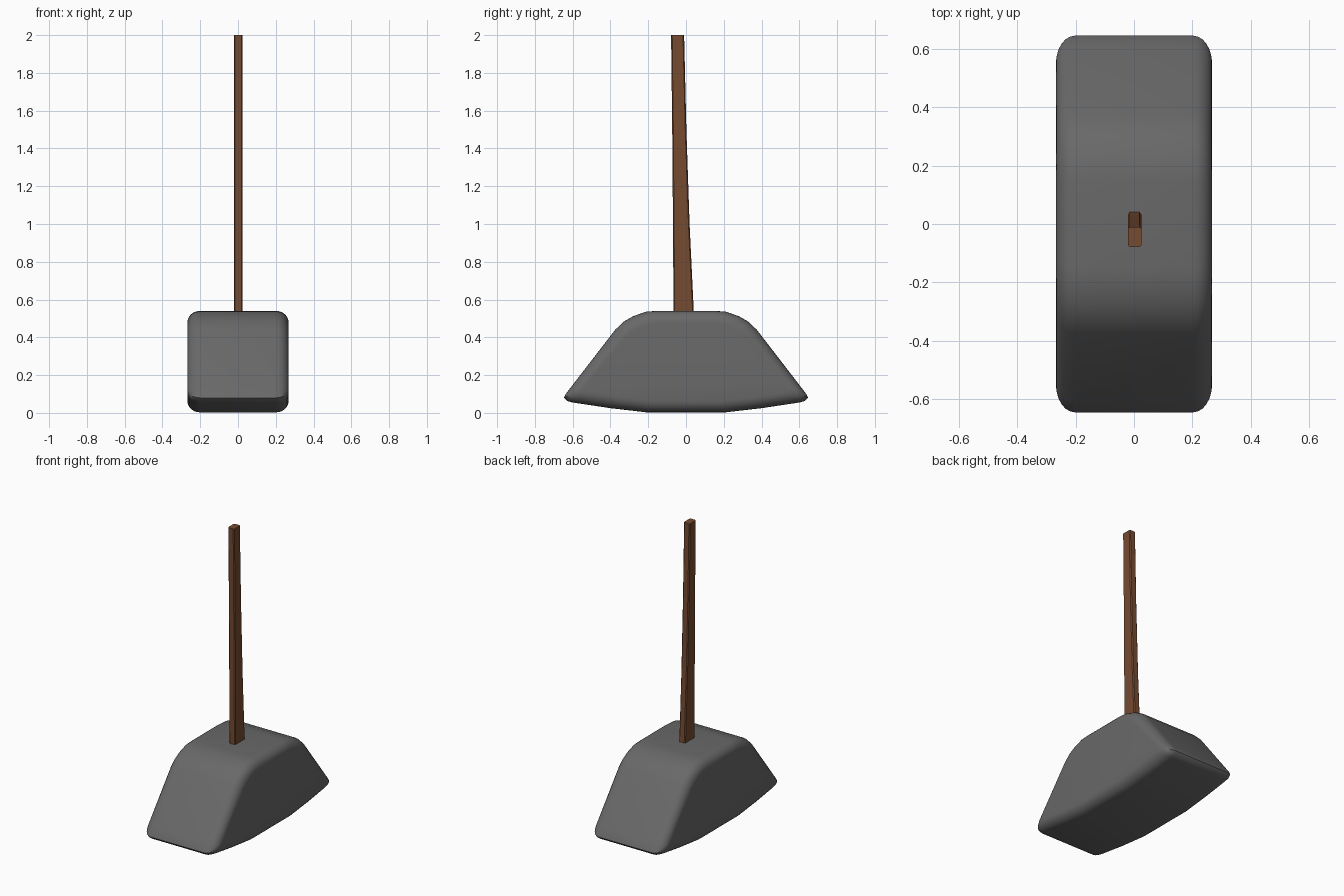
import bpy, bmesh, math

if "Cube" in bpy.data.objects:
    bpy.data.objects.remove(bpy.data.objects["Cube"])


def material(name, rgb):
    m = bpy.data.materials.new(name)
    m.diffuse_color = (*rgb, 1)
    m.use_nodes = True
    m.node_tree.nodes["Principled BSDF"].inputs["Base Color"].default_value = m.diffuse_color
    return m


def loft(name, rings, mat, angle):
    """Skin a list of equal-length vertex rings and cap both ends."""
    bm = bmesh.new()
    vs = [[bm.verts.new(p) for p in r] for r in rings]
    n = len(vs[0])
    for a, b in zip(vs, vs[1:]):
        for i in range(n):
            j = (i + 1) % n
            bm.faces.new((a[i], a[j], b[j], b[i]))
    bm.faces.new(vs[0][::-1])
    bm.faces.new(vs[-1])
    bmesh.ops.recalc_face_normals(bm, faces=bm.faces)
    me = bpy.data.meshes.new(name)
    bm.to_mesh(me)
    bm.free()
    me.materials.append(mat)
    ob = bpy.data.objects.new(name, me)
    bpy.context.collection.objects.link(ob)
    bpy.ops.object.select_all(action='DESELECT')
    ob.select_set(True)
    bpy.context.view_layer.objects.active = ob
    bpy.ops.object.shade_smooth_by_angle(angle=math.radians(angle))
    return ob


stone = material("stone grey", (0.14, 0.14, 0.14))
wood = material("wood brown", (0.18, 0.07, 0.03))

# Head: symmetric wedge profile (y, z), skinned across x with rounded sides
half = [(0.21, 0.003), (0.40, 0.025), (0.60, 0.055), (0.63, 0.063),
        (0.646, 0.08), (0.637, 0.10), (0.61, 0.135), (0.375, 0.44),
        (0.33, 0.483), (0.28, 0.512), (0.21, 0.536), (0.15, 0.54)]
profile = half + [(-y, z) for y, z in reversed(half)]
W, R, STEPS, MID = 0.268, 0.065, 6, 0.27
side = []
for k in range(STEPS + 1):
    a = math.pi / 2 * k / STEPS
    x = W - R * (1 - math.sin(a))
    inset = 1 - math.cos(a)
    sy, sz = 1 - 0.15 * inset, 1 - 0.23 * inset
    side.append((x, sy, sz))
sections = [(-x, sy, sz) for x, sy, sz in reversed(side)] + side
loft("hammer_head",
     [[(x, y * sy, MID + (z - MID) * sz) for y, z in profile]
      for x, sy, sz in sections], stone, 40)

# Handle: chamfered rectangular section tapering and leaning to the front
C = 0.006
rings = []
for z, y0, y1 in [(0.42, -0.064, 0.05), (0.54, -0.066, 0.041),
                  (1.0, -0.069, 0.019), (1.5, -0.073, 0.002),
                  (2.0, -0.079, -0.01)]:
    x0, x1 = -0.021, 0.025
    rings.append([(x0 + C, y0, z), (x1 - C, y0, z), (x1, y0 + C, z),
                  (x1, y1 - C, z), (x1 - C, y1, z), (x0 + C, y1, z),
                  (x0, y1 - C, z), (x0, y0 + C, z)])
loft("handle", rings, wood, 30)
